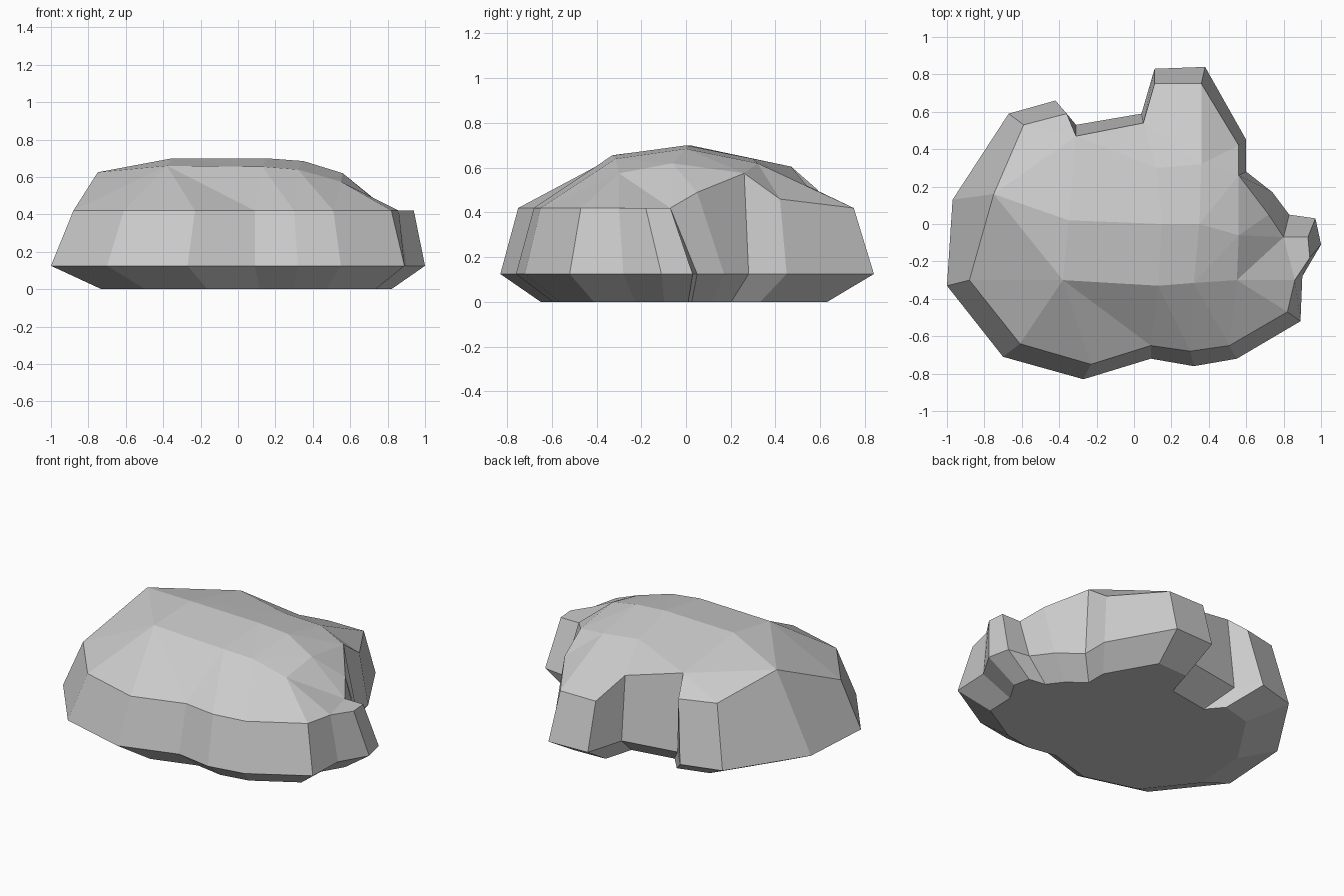
import bpy
import bmesh
from mathutils import Vector
from mathutils.geometry import delaunay_2d_cdt

cube = bpy.data.objects.get("Cube")
if cube:
    bpy.data.objects.remove(cube, do_unlink=True)

LIP_HEIGHT = 0.125
RIM_HEIGHT = 0.42

# Widest outline of the boulder, anticlockwise from its left-hand tip
lip_outline = [
    (-1, -.33), (-.7, -.71), (-.27, -.83), (.09, -.72), (.32, -.76), (.55, -.72), (.89, -.52),
    (.9, -.28), (1, -.11), (.97, .03), (.83, .05), (.74, .17), (.6, .28), (.6, .45),
    (.38, .84), (.11, .83), (.04, .59), (-.31, .53), (-.42, .66), (-.67, .59), (-.97, .13),
]

# Matching outline where the walls meet the crown
rim_outline = [
    (-.88, -.3), (-.61, -.64), (-.23, -.75), (.09, -.65), (.3, -.68), (.51, -.65), (.82, -.47),
    (.86, -.3), (.94, -.18), (.93, -.07), (.8, -.07), (.72, .05), (.56, .26), (.56, .42),
    (.36, .75), (.11, .75), (.05, .54), (-.31, .47), (-.36, .59), (-.59, .53), (-.75, .16),
]

# Rim corners that rise above the common rim height
raised_corners = {11: .49, 12: .575, 13: .46, 16: .52, 17: .605, 18: .5, 19: .51, 20: .625}

# Ridges across the crown, front to back
crown_ridges = [
    [(-.38, -.3, .66), (.13, -.33, .655), (.32, -.315, .64), (.55, -.3, .575)],
    [(-.35, .02, .7), (.15, 0, .7), (.35, 0, .685), (.56, -.06, .62)],
    [(.12, .3, .64), (.36, .32, .62)],
]


def make_material(name, value):
    material = bpy.data.materials.new(name)
    material.use_nodes = True
    colour = (value, value, value, 1)
    material.diffuse_color = colour
    shader = material.node_tree.nodes["Principled BSDF"]
    shader.inputs["Base Color"].default_value = colour
    shader.inputs["Roughness"].default_value = 0.9
    return material


def bridge(bm, lower, upper):
    """Join two matching rings with quads."""
    count = len(lower)
    for i in range(count):
        j = (i + 1) % count
        bm.faces.new((lower[i], lower[j], upper[j], upper[i]))


def fill_crown(bm, rim):
    """Cover the rim with facets that follow the ridges."""
    points = list(rim)
    ridge_edges = []
    rows = []
    for ridge in crown_ridges:
        start = len(points)
        points += [bm.verts.new(p) for p in ridge]
        row = list(range(start, len(points)))
        ridge_edges += list(zip(row, row[1:]))
        rows.append(row)
    # Ridges end on the rim, and creases link neighbouring ridges
    front, middle, back = rows
    ridge_edges += [(0, front[0]), (20, middle[0]), (14, back[1]), (7, front[3]), (10, middle[3])]
    ridge_edges += list(zip(front, middle)) + list(zip(middle[1:], back))
    flat = [Vector((v.co.x, v.co.y)) for v in points]
    outline = list(range(len(rim)))
    result = delaunay_2d_cdt(flat, ridge_edges, [outline], 1, 0.0001)
    sources = result[3]
    for face in result[2]:
        bm.faces.new([points[sources[i][0]] for i in face])


# Boulder: undercut base, flared walls and faceted crown
bm = bmesh.new()
base = [bm.verts.new((x * .775 + .045, y * .766 - .013, 0)) for x, y in lip_outline]
lip = [bm.verts.new((x, y, LIP_HEIGHT)) for x, y in lip_outline]
rim = [bm.verts.new((x, y, raised_corners.get(i, RIM_HEIGHT)))
       for i, (x, y) in enumerate(rim_outline)]
bm.faces.new(base[::-1])
bridge(bm, base, lip)
bridge(bm, lip, rim)
fill_crown(bm, rim)
bmesh.ops.recalc_face_normals(bm, faces=bm.faces)

mesh = bpy.data.meshes.new("boulder")
bm.to_mesh(mesh)
bm.free()
mesh.materials.append(make_material("stone grey", 0.6))
boulder = bpy.data.objects.new("boulder", mesh)
bpy.context.collection.objects.link(boulder)
